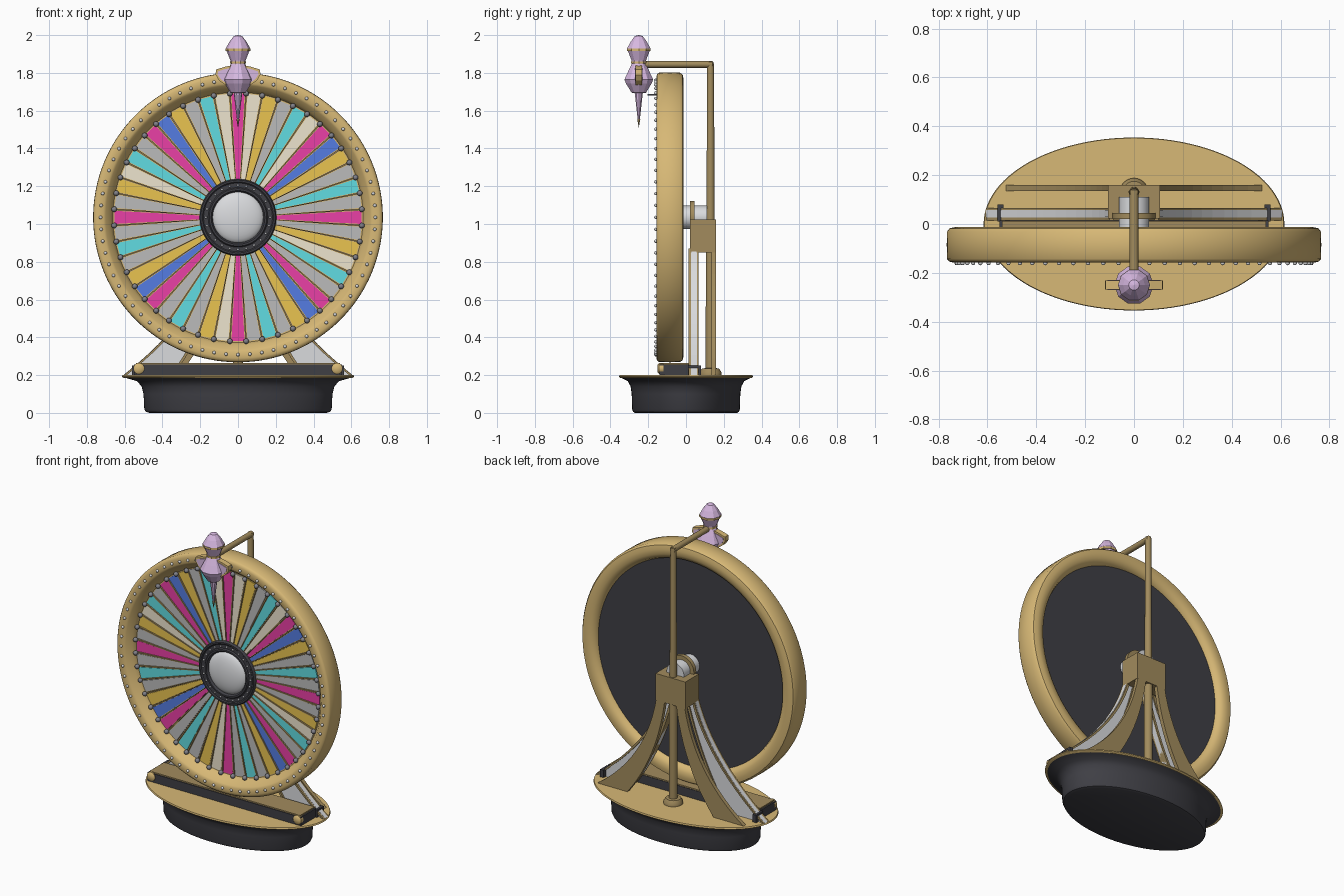
import bpy, bmesh
from math import sin, cos, pi, radians
from mathutils import Matrix, Vector

if "Cube" in bpy.data.objects:
    bpy.data.objects.remove(bpy.data.objects["Cube"])


def material(name, rgb):
    m = bpy.data.materials.new(name)
    m.diffuse_color = (*rgb, 1)
    m.use_nodes = True
    m.node_tree.nodes["Principled BSDF"].inputs["Base Color"].default_value = m.diffuse_color
    return m


GOLD = material("gold", (0.68, 0.48, 0.18))
BRONZE = material("bronze", (0.36, 0.26, 0.11))
DARK = material("charcoal", (0.05, 0.05, 0.06))
SILVER = material("silver", (0.70, 0.71, 0.73))
STEEL = material("steel", (0.22, 0.22, 0.25))
LILAC = material("lilac", (0.68, 0.48, 0.75))
WEDGE = {
    "P": material("pink", (0.82, 0.05, 0.38)),
    "C": material("cyan", (0.12, 0.72, 0.76)),
    "B": material("blue", (0.09, 0.20, 0.76)),
    "W": material("cream", (0.85, 0.78, 0.62)),
    "G": material("grey", (0.50, 0.50, 0.50)),
    "Y": material("yellow", (0.82, 0.55, 0.08)),
}
CZ = 1.035  # wheel centre height


def finish(name, bm, mat, smooth=True):
    bmesh.ops.remove_doubles(bm, verts=bm.verts, dist=1e-5)
    bmesh.ops.recalc_face_normals(bm, faces=bm.faces)
    me = bpy.data.meshes.new(name)
    bm.to_mesh(me)
    bm.free()
    if smooth:
        me.shade_smooth()
        me.set_sharp_from_angle(angle=radians(40))
    me.materials.append(mat)
    ob = bpy.data.objects.new(name, me)
    bpy.context.collection.objects.link(ob)
    return ob


def lathe(name, prof, mat, axis="z", loc=(0, 0, 0), n=64, sy=1, closed=False, smooth=True):
    """Revolve (radius, height) points round the z or y axis."""
    bm = bmesh.new()
    rings = []
    for r, h in prof:
        ring = []
        for i in range(n):
            c, s = r * cos(2 * pi * i / n), r * sin(2 * pi * i / n)
            p = (c, s * sy, h) if axis == "z" else (c, h, s)
            ring.append(bm.verts.new(Vector(p) + Vector(loc)))
        rings.append(ring)
    for k in range(len(rings) if closed else len(rings) - 1):
        a, b = rings[k], rings[(k + 1) % len(rings)]
        for i in range(n):
            j = (i + 1) % n
            bm.faces.new((a[i], a[j], b[j], b[i]))
    return finish(name, bm, mat, smooth)


def prism(name, polys, y0, y1, mat):
    """Extrude outlines in the x-z plane between two depths."""
    bm = bmesh.new()
    for poly in polys:
        f = [bm.verts.new((x, y0, z)) for x, z in poly]
        b = [bm.verts.new((x, y1, z)) for x, z in poly]
        bm.faces.new(f)
        bm.faces.new(b[::-1])
        for i in range(len(f)):
            j = (i + 1) % len(f)
            bm.faces.new((f[i], b[i], b[j], f[j]))
    return finish(name, bm, mat, False)


def box(name, x, y0, y1, z0, z1, mat):
    return prism(name, [[(-x, z0), (x, z0), (x, z1), (-x, z1)]], y0, y1, mat)


def beads(name, pts, r, mat):
    bm = bmesh.new()
    for p in pts:
        bmesh.ops.create_icosphere(bm, subdivisions=2, radius=r, matrix=Matrix.Translation(p))
    return finish(name, bm, mat)


def circle(r, n, y, off=0):
    return [(r * cos(2 * pi * (i + off) / n), y, CZ + r * sin(2 * pi * (i + off) / n)) for i in range(n)]


def both(poly):
    return [poly, [(-x, z) for x, z in poly]]


def bez(a, b, c, n=12):
    out = []
    for i in range(n + 1):
        t = i / n
        out.append(tuple((1 - t) ** 2 * p + 2 * t * (1 - t) * q + t * t * s for p, q, s in zip(a, b, c)))
    return out


# Oval base: dark tub with a gold lid
lathe("base_tub", [(0, 0), (0.47, 0), (0.488, 0.006), (0.496, 0.02), (0.50, 0.10), (0.51, 0.14),
                   (0.535, 0.168), (0.605, 0.188), (0, 0.188)], DARK, sy=0.575, n=96)
lathe("base_lid", [(0, 0.186), (0.606, 0.186), (0.616, 0.192), (0.612, 0.201), (0, 0.201)],
      GOLD, sy=0.575, n=96)

# Crossbar under the wheel, with round studs on its front
box("crossbar", 0.55, -0.14, 0.015, 0.20, 0.257, DARK)
box("crossbar_cap", 0.54, -0.135, 0.012, 0.257, 0.265, BRONZE)
for s in (-1, 1):
    lathe("crossbar_stud", [(0, -0.152), (0.02, -0.15), (0.029, -0.143), (0.029, -0.12), (0, -0.12)],
          GOLD, "y", (s * 0.525, 0, 0.235), 24)
prism("leg_foot", both([(0.535, 0.2), (0.56, 0.2), (0.56, 0.25), (0.535, 0.25)]), 0.01, 0.08, DARK)

# Flared front legs, silver with gold edging at the front, and gold rear legs
outer = bez((0.10, 0.87), (0.20, 0.52), (0.605, 0.2))
inner = bez((0.04, 0.87), (0.14, 0.48), (0.34, 0.2))
prism("front_leg", both(outer + inner[::-1]), 0.026, 0.058, SILVER)
for nm, e, s in (("outer", outer, -1), ("inner", inner, 1)):
    strip = [(x, z) for x, z in e] + [(x + s * 0.016, z) for x, z in e[::-1]]
    prism("front_leg_trim_" + nm, both(strip), 0.014, 0.066, BRONZE)
prism("front_leg_face", both([(x + 0.002, z) for x, z in outer] + [(x - 0.014, z) for x, z in outer[::-1]]),
      0.028, 0.056, SILVER)
r_out = bez((0.10, 0.87), (0.17, 0.45), (0.525, 0.2))
r_in = bez((0.04, 0.87), (0.09, 0.48), (0.31, 0.2))
prism("rear_leg", both(r_out + r_in[::-1]), 0.135, 0.16, BRONZE)

# Bearing block, axle and collar
box("bearing_block", 0.107, 0.022, 0.16, 0.85, 1.024, BRONZE)
lathe("axle", [(0, -0.06), (0.062, -0.06), (0.062, 0.11), (0, 0.11)], SILVER, "y", (0, 0, CZ), 32)
lathe("axle_collar", [(0, 0.02), (0.088, 0.02), (0.088, 0.045), (0, 0.045)], BRONZE, "y", (0, 0, CZ), 32)

# Rear post with foot flange, and the arm carrying the pointer
lathe("post", [(0, 0.2), (0.026, 0.2), (0.025, 0.85), (0.022, 1.0), (0.018, 1.84), (0.016, 1.858), (0, 1.862)],
      BRONZE, loc=(0, 0.13, 0), n=24)
lathe("post_foot", [(0, 0.2), (0.058, 0.2), (0.058, 0.215), (0.045, 0.235), (0, 0.24)],
      BRONZE, loc=(0, 0.13, 0), n=32)
lathe("pointer_arm", [(0, -0.25), (0.018, -0.25), (0.018, 0.14), (0, 0.148)], BRONZE, "y", (0, 0, 1.845), 24)

# Wheel rim, backing and face
lathe("wheel_rim", [(0.745, -0.157), (0.758, -0.153), (0.766, -0.143), (0.767, -0.085), (0.766, -0.032),
                    (0.756, -0.018), (0.73, -0.012), (0.70, -0.015), (0.675, -0.028), (0.662, -0.055),
                    (0.662, -0.10), (0.675, -0.118), (0.70, -0.150), (0.712, -0.157)],
      GOLD, "y", (0, 0, CZ), 128, closed=True)
lathe("wheel_back", [(0, -0.05), (0.67, -0.05), (0.67, -0.085), (0, -0.085)], DARK, "y", (0, 0, CZ), 96)
lathe("wheel_face", [(0, -0.08), (0.672, -0.08), (0.672, -0.096), (0, -0.096)], GOLD, "y", (0, 0, CZ), 96)

# 48 coloured wedges, clockwise from the top, with ribs between
order = "PWYGCWPBYGCG" "PGYWCGPBYGCG" "PWYGCGPBYGCG" "PGYWCGPBYGCW"
polys = {k: [] for k in WEDGE}
ribs = []


def polar(a, pts):
    return [(r * cos(a) - w * sin(a), CZ + r * sin(a) + w * cos(a)) for r, w in pts]


for i, k in enumerate(order):
    a = pi / 2 - i * pi / 24
    polys[k].append(polar(a, [(0.19, -0.009), (0.655, -0.035), (0.655, 0.035), (0.19, 0.009)]))
    ribs.append(polar(a + pi / 48, [(0.19, -0.002), (0.655, -0.004), (0.655, 0.004), (0.19, 0.002)]))
for k, m in WEDGE.items():
    prism("wedges_" + m.name, polys[k], -0.102, -0.09, m)
prism("wedge_ribs", ribs, -0.107, -0.09, BRONZE)

# Pegs and rim bulbs
beads("pegs", circle(0.657, 48, -0.114, 0.5), 0.015, STEEL)
beads("rim_bulbs", circle(0.727, 72, -0.160), 0.009, SILVER)

# Hub ring with studs and a domed cap
lathe("hub_ring", [(0.203, -0.085), (0.203, -0.112), (0.197, -0.12), (0.188, -0.12), (0.182, -0.114),
                   (0.158, -0.114), (0.152, -0.122), (0.142, -0.122), (0.134, -0.112), (0.134, -0.085)],
      DARK, "y", (0, 0, CZ), 64, closed=True)
beads("hub_studs", circle(0.17, 24, -0.115), 0.006, SILVER)
lathe("hub_dome", [(0.137 * cos(t * pi / 16), -0.10 - 0.042 * sin(t * pi / 16)) for t in range(9)],
      SILVER, "y", (0, 0, CZ), 48)

# Faceted pointer with gold bands, spike and side wings
PL = (0, -0.25, 0)
lathe("pointer_body", [(0, 2.0), (0.022, 1.995), (0.045, 1.965), (0.065, 1.93), (0.06, 1.915), (0.04, 1.865),
                       (0.038, 1.848), (0.058, 1.81), (0.08, 1.765), (0.072, 1.745), (0.04, 1.695), (0, 1.69)],
      LILAC, loc=PL, n=10, smooth=False)
lathe("pointer_spike", [(0, 1.71), (0.024, 1.705), (0.016, 1.64), (0.008, 1.57), (0, 1.515)],
      LILAC, loc=PL, n=10, smooth=False)
lathe("pointer_tip", [(0, 1.56), (0.0085, 1.556), (0, 1.51)], BRONZE, loc=PL, n=10)
for nm, z, r in (("upper", 1.922, 0.066), ("lower", 1.855, 0.043)):
    lathe("pointer_band_" + nm, [(r - 0.02, z - 0.007), (r, z - 0.006), (r, z + 0.006), (r - 0.02, z + 0.007)],
          GOLD, loc=PL, n=10, closed=True, smooth=False)
prism("pointer_wing_trim", both([(0.03, 1.84), (0.07, 1.832), (0.116, 1.818), (0.119, 1.79),
                                 (0.10, 1.76), (0.07, 1.738), (0.03, 1.73)]), -0.268, -0.232, GOLD)
prism("pointer_wing", both([(0.03, 1.828), (0.068, 1.82), (0.106, 1.808), (0.108, 1.79),
                            (0.093, 1.768), (0.068, 1.749), (0.03, 1.742)]), -0.271, -0.229, LILAC)

# Small clicker pin behind the spike
lathe("clicker_pin", [(0, -0.205), (0.004, -0.205), (0.004, -0.095), (0, -0.095)], STEEL, "y", (0, 0, 1.685), 8)
